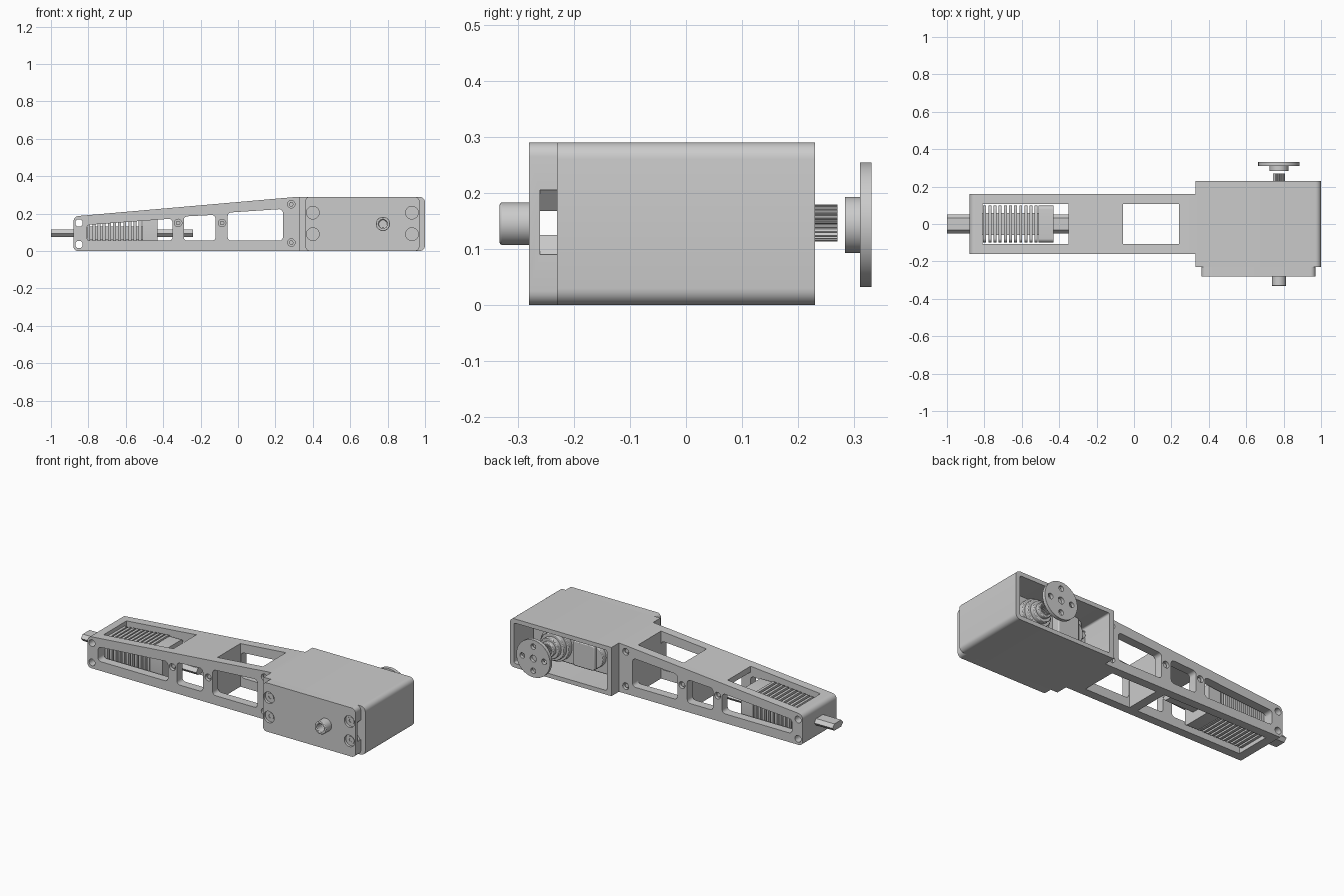
import bpy, bmesh, math
from mathutils import Vector

if "Cube" in bpy.data.objects:
    bpy.data.objects.remove(bpy.data.objects["Cube"])


def rounded(pts, radii, n=6):
    """Round the corners of a closed 2D profile."""
    if not isinstance(radii, (list, tuple)):
        radii = [radii] * len(pts)
    out = []
    for i, r in enumerate(radii):
        p = Vector(pts[i])
        if r == 0:
            out.append(p)
            continue
        a = (Vector(pts[i - 1]) - p).normalized()
        b = (Vector(pts[(i + 1) % len(pts)]) - p).normalized()
        half = a.angle(b) / 2
        c = p + (a + b).normalized() * (r / math.sin(half))
        s = p + a * (r / math.tan(half)) - c
        e = p + b * (r / math.tan(half)) - c
        sweep = s.angle(e)
        for k in range(n + 1):
            t = k / n
            out.append(c + (s * math.sin((1 - t) * sweep) + e * math.sin(t * sweep)) / math.sin(sweep))
    return out


def prism(name, pts, lo, hi, axis='y'):
    """Extrude a profile: (x,z) along y, (y,z) along x, (x,y) along z."""
    place = {'y': lambda p, d: (p[0], d, p[1]), 'x': lambda p, d: (d, p[0], p[1]),
             'z': lambda p, d: (p[0], p[1], d)}[axis]
    bm = bmesh.new()
    a = [bm.verts.new(place(p, lo)) for p in pts]
    b = [bm.verts.new(place(p, hi)) for p in pts]
    bm.faces.new(a)
    bm.faces.new(b)
    for i in range(len(pts)):
        j = (i + 1) % len(pts)
        bm.faces.new((a[i], a[j], b[j], b[i]))
    bmesh.ops.recalc_face_normals(bm, faces=bm.faces)
    me = bpy.data.meshes.new(name)
    bm.to_mesh(me)
    bm.free()
    ob = bpy.data.objects.new(name, me)
    bpy.context.collection.objects.link(ob)
    return ob


def rect(x0, x1, z0, z1):
    return [(x0, z0), (x1, z0), (x1, z1), (x0, z1)]


def box(name, x0, x1, y0, y1, z0, z1, r=0):
    return prism(name, rounded(rect(x0, x1, z0, z1), r), y0, y1)


def cyl(name, x, z, r, y0, y1, n=40):
    pts = [(x + r * math.cos(2 * math.pi * i / n), z + r * math.sin(2 * math.pi * i / n)) for i in range(n)]
    return prism(name, pts, y0, y1)


def cut(ob, cutters):
    for c in cutters:
        c.hide_render = True
        m = ob.modifiers.new('cut', 'BOOLEAN')
        m.operation, m.solver, m.object = 'DIFFERENCE', 'EXACT', c
        bpy.context.view_layer.objects.active = ob
        bpy.ops.object.modifier_apply(modifier=m.name)
        bpy.data.objects.remove(c)


def bevel(ob, w):
    m = ob.modifiers.new('bevel', 'BEVEL')
    m.width, m.segments, m.limit_method, m.angle_limit = w, 2, 'ANGLE', math.radians(50)


def top(x):
    return 0.185 + (x + 0.88) * 0.105 / 1.2


# tapered arm frame: two side walls with end blocks
arm = prism('arm_frame', rounded([(-0.88, 0), (0.34, 0), (0.34, 0.29), (0.32, 0.29), (-0.88, 0.185)],
                                 [0.025, 0, 0, 0, 0.03]), -0.16, 0.16)
cuts = [box('c', -0.81, 0.24, -0.108, 0.108, -0.1, 0.4)]
for x0, x1 in ((-0.81, -0.35), (-0.29, -0.12), (-0.055, 0.24)):
    cuts.append(prism('c', rounded([(x0, 0.055), (x1, 0.055), (x1, top(x1) - 0.058), (x0, top(x0) - 0.052)],
                                   0.02), -0.3, 0.3))
for z in (0.15, 0.035):
    cuts.append(cyl('c', -0.85, z, 0.02, -0.3, 0.3, 24))
screws = [(-0.32, 0.15), (-0.085, 0.15), (0.285, 0.25), (0.285, 0.045)]
for x, z in screws:
    for s in (-1, 1):
        cuts.append(cyl('c', x, z, 0.02, min(s * 0.14, s * 0.2), max(s * 0.14, s * 0.2), 24))
cut(arm, cuts)
for i, (x, z) in enumerate(screws):
    for s in (-1, 1):
        cyl('arm_screw_%d' % i, x, z, 0.013, min(s * 0.13, s * 0.15), max(s * 0.13, s * 0.15), 6)

# top bridge and bulkhead between the walls
prism('top_bridge', [(-0.35, top(-0.35) - 0.035), (-0.06, top(-0.06) - 0.035), (-0.06, top(-0.06)),
                     (-0.35, top(-0.35))], -0.11, 0.11)
box('bulkhead', -0.115, -0.06, -0.11, 0.11, 0.0, 0.24)

# sliding rod and finned block
prism('slide_rod', [(-0.05, 0.095), (-0.032, 0.075), (0.032, 0.075), (0.05, 0.095),
                    (0.032, 0.115), (-0.032, 0.115)], -1.0, -0.24, 'x')
for i in range(11):
    x = -0.806 + i * 0.0275
    prism('fin_%d' % i, rounded([(-0.098, 0.02), (0.098, 0.02), (0.098, top(x) - 0.02), (-0.098, top(x) - 0.02)],
                                0.02, 4), x, x + 0.016, 'x')
prism('fin_end_block', rounded([(-0.098, 0.02), (0.098, 0.02), (0.098, 0.19), (-0.098, 0.19)], 0.02),
      -0.51, -0.43, 'x')
box('fin_core', -0.81, -0.5, -0.06, 0.06, 0.06, 0.13)

# servo housing, open at the back
housing = prism('housing', rounded(rect(0.33, 1.0, 0, 0.29), [0, 0.03, 0.03, 0]), -0.23, 0.23)
cut(housing, [box('c', 0.36, 0.972, -0.2, 0.4, 0.025, 0.265, 0.01)])

# front cover with a hollow channel and counterbored screws
cover = box('front_cover', 0.36, 0.97, -0.28, -0.23, 0, 0.29, 0.025)
corners = [(x, z) for x in (0.4, 0.93) for z in (0.09, 0.205)]
cuts = [prism('c', [(0.3, 0.085), (0.365, 0.09), (0.395, 0.125), (0.935, 0.125), (0.965, 0.09), (1.1, 0.085),
                    (1.1, 0.21), (0.965, 0.205), (0.935, 0.168), (0.395, 0.168), (0.365, 0.205), (0.3, 0.21)],
              -0.26, -0.2)]
cuts += [cyl('c', x, z, 0.034, -0.3, -0.265, 32) for x, z in corners]
cut(cover, cuts)
for i, (x, z) in enumerate(corners):
    head = cyl('cover_screw_%d' % i, x, z, 0.022, -0.268, -0.258, 24)
    head2 = cyl('c', x, z, 0.011, -0.3, -0.263, 6)
    cut(head, [head2])

# front pivot boss
boss = cyl('pivot_boss', 0.775, 0.145, 0.038, -0.332, -0.262)
cut(boss, [cyl('c', 0.775, 0.145, 0.023, -0.4, -0.285)])
bevel(boss, 0.004)

# servo body with ears, gear tower and side block
bevel(box('servo_body', 0.44, 0.94, -0.2, 0.1, 0.045, 0.245, 0.015), 0.006)
ears = box('servo_ears', 0.365, 0.97, 0.0, 0.035, 0.05, 0.24)
cut(ears, [cyl('c', x, z, 0.014, -0.2, 0.3, 20) for x in (0.4, 0.955) for z in (0.09, 0.2)])
for i, z in enumerate((0.09, 0.2)):
    cyl('ear_screw_%d' % i, 0.4, z, 0.022, 0.03, 0.055, 20)
for i, (r, y) in enumerate(((0.095, 0.13), (0.08, 0.155), (0.062, 0.18), (0.045, 0.2))):
    bevel(cyl('gear_tower_%d' % i, 0.775, 0.145, r, 0.09, y), 0.004)
bevel(box('servo_side_block', 0.5, 0.64, 0.09, 0.15, 0.07, 0.22, 0.015), 0.006)
bevel(cyl('servo_side_round', 0.525, 0.145, 0.07, 0.09, 0.13), 0.004)

# toothed output shaft
teeth = 24
pts = []
for i in range(teeth * 4):
    r = 0.033 if i % 4 < 2 else 0.028
    a = 2 * math.pi * i / (teeth * 4)
    pts.append((0.775 + r * math.cos(a), 0.146 + r * math.sin(a)))
prism('output_spline', pts, 0.19, 0.27)

# horn disc with hub
horn = cyl('horn_disc', 0.775, 0.143, 0.111, 0.31, 0.331, 64)
hub = cyl('horn_hub', 0.775, 0.143, 0.05, 0.283, 0.312, 48)
cuts = [cyl('c', 0.775, 0.143, 0.02, 0.2, 0.4, 24)]
for k in range(4):
    a = math.pi / 2 * k
    cuts.append(cyl('c', 0.775 + 0.072 * math.cos(a), 0.143 + 0.072 * math.sin(a), 0.016, 0.2, 0.4, 24))
cut(horn, cuts)
cut(hub, [cyl('c', 0.775, 0.143, 0.033, 0.2, 0.3, 32)])
bevel(horn, 0.004)

# smooth round surfaces, keep edges sharp
bpy.ops.object.select_all(action='DESELECT')
for ob in bpy.context.scene.objects:
    ob.select_set(True)
    bpy.context.view_layer.objects.active = ob
bpy.ops.object.shade_smooth_by_angle(angle=math.radians(30))
